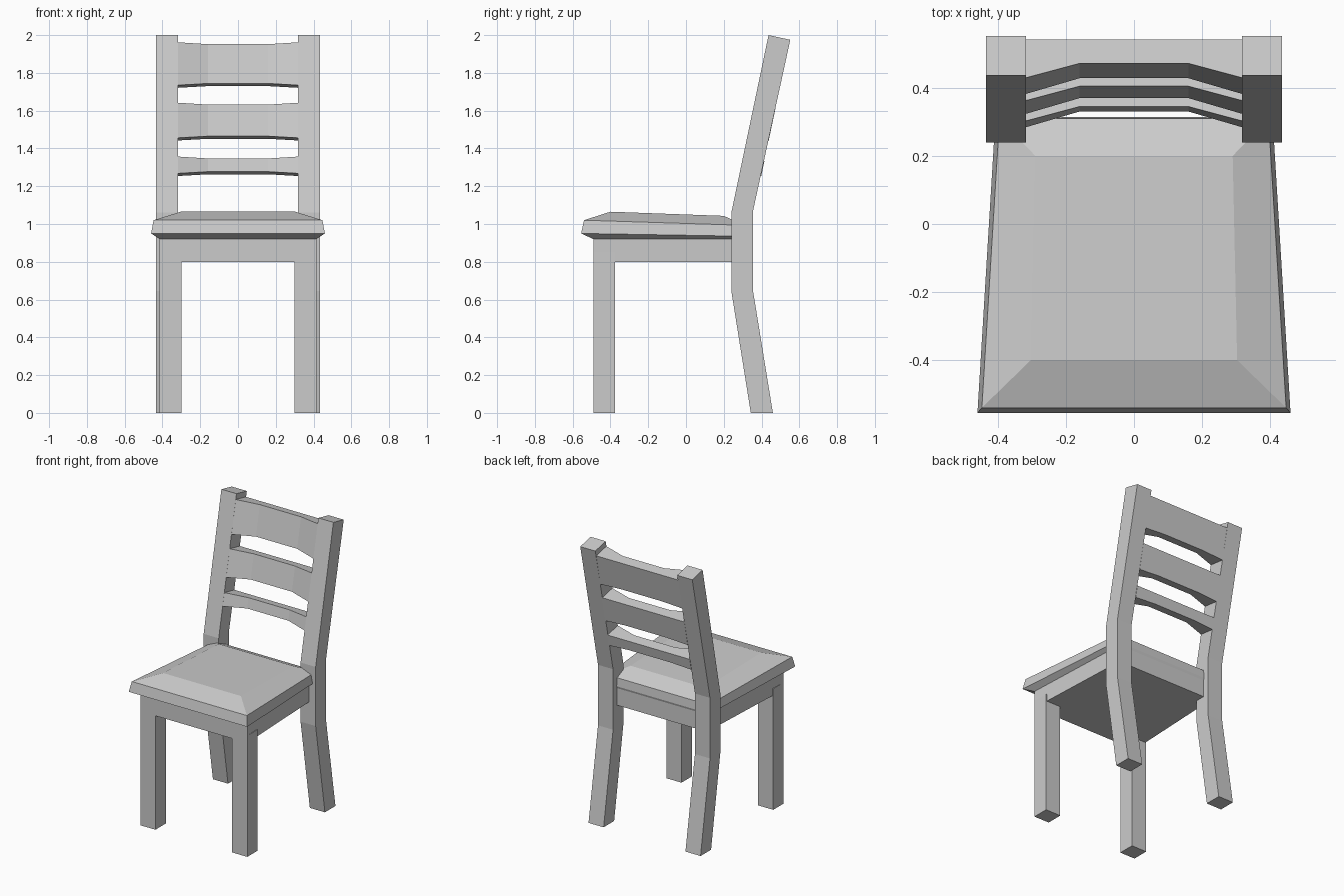
import bpy

if "Cube" in bpy.data.objects:
    bpy.data.objects.remove(bpy.data.objects["Cube"])


def make_object(name, verts, faces, mirror=False):
    mesh = bpy.data.meshes.new(name)
    mesh.from_pydata(verts, [], faces)
    obj = bpy.data.objects.new(name, mesh)
    bpy.context.collection.objects.link(obj)
    if mirror:
        obj.modifiers.new("mirror", 'MIRROR')
    bpy.context.view_layer.update()
    # consistent outward normals
    import bmesh
    bm = bmesh.new()
    bm.from_mesh(mesh)
    bmesh.ops.recalc_face_normals(bm, faces=bm.faces)
    bm.to_mesh(mesh)
    bm.free()
    return obj


def loft(name, rings, mirror=False):
    """Skin equal-length rings and cap both ends."""
    n = len(rings[0])
    verts = [v for ring in rings for v in ring]
    faces = [(k * n + i, k * n + (i + 1) % n, (k + 1) * n + (i + 1) % n, (k + 1) * n + i)
             for k in range(len(rings) - 1) for i in range(n)]
    faces += [tuple(range(n)), tuple(range(len(verts) - n, len(verts)))]
    return make_object(name, verts, faces, mirror)


def side_prism(name, profile, x0, x1):
    """Extrude a y-z profile along x and mirror it to the other side."""
    return loft(name, [[(x, y, z) for y, z in profile] for x in (x0, x1)], True)


def trapezoid(yf, xf, zf, yb, xb, zb):
    """Four-cornered ring from a front half-width to a back half-width."""
    return [(-xf, yf, zf), (xf, yf, zf), (xb, yb, zb), (-xb, yb, zb)]


# Back posts, bent at the seat and leaning back above it
side_prism("back_post", [(0.343, 0), (0.46, 0), (0.355, 0.645), (0.355, 1.07),
                         (0.552, 1.975), (0.437, 2.0), (0.24, 1.06), (0.24, 0.645)],
           0.318, 0.435)

# Front legs
side_prism("front_leg", [(-0.49, 0), (-0.375, 0), (-0.375, 0.85), (-0.49, 0.85)],
           0.298, 0.415)

# Solid apron block under the seat
loft("apron", [trapezoid(-0.49, 0.415, z, 0.31, 0.38, z) for z in (0.80, 0.92)])

# Tapered seat with chamfered underside and bevelled top
loft("seat", [trapezoid(-0.49, 0.415, 0.92, 0.31, 0.38, 0.92),
              trapezoid(-0.555, 0.46, 0.95, 0.315, 0.407, 0.935),
              trapezoid(-0.54, 0.447, 1.02, 0.31, 0.395, 0.993),
              trapezoid(-0.40, 0.303, 1.065, 0.20, 0.29, 1.043)])


# Back slats: flat behind, hollowed in front
def slat(name, z_top, z_bottom):
    def front(z):
        return 0.24 + 0.2096 * (z - 1.06)

    rings = []
    for x, hollow in ((-0.32, 0), (-0.16, 1), (0.16, 1), (0.32, 0)):
        zt, zb = z_top - 0.01 * hollow, z_bottom + 0.009 * hollow
        bt, bb = z_top - 0.024, zb - 0.014
        inset = 0.045 * hollow
        rings.append([(x, front(zb) + inset, zb), (x, front(bb) + 0.118, bb),
                      (x, front(bt) + 0.118, bt), (x, front(zt) + inset, zt)])
    loft(name, rings)


for name, z_top, z_bottom in (("top_slat", 1.962, 1.735),
                              ("middle_slat", 1.642, 1.456),
                              ("lower_slat", 1.357, 1.268)):
    slat(name, z_top, z_bottom)
